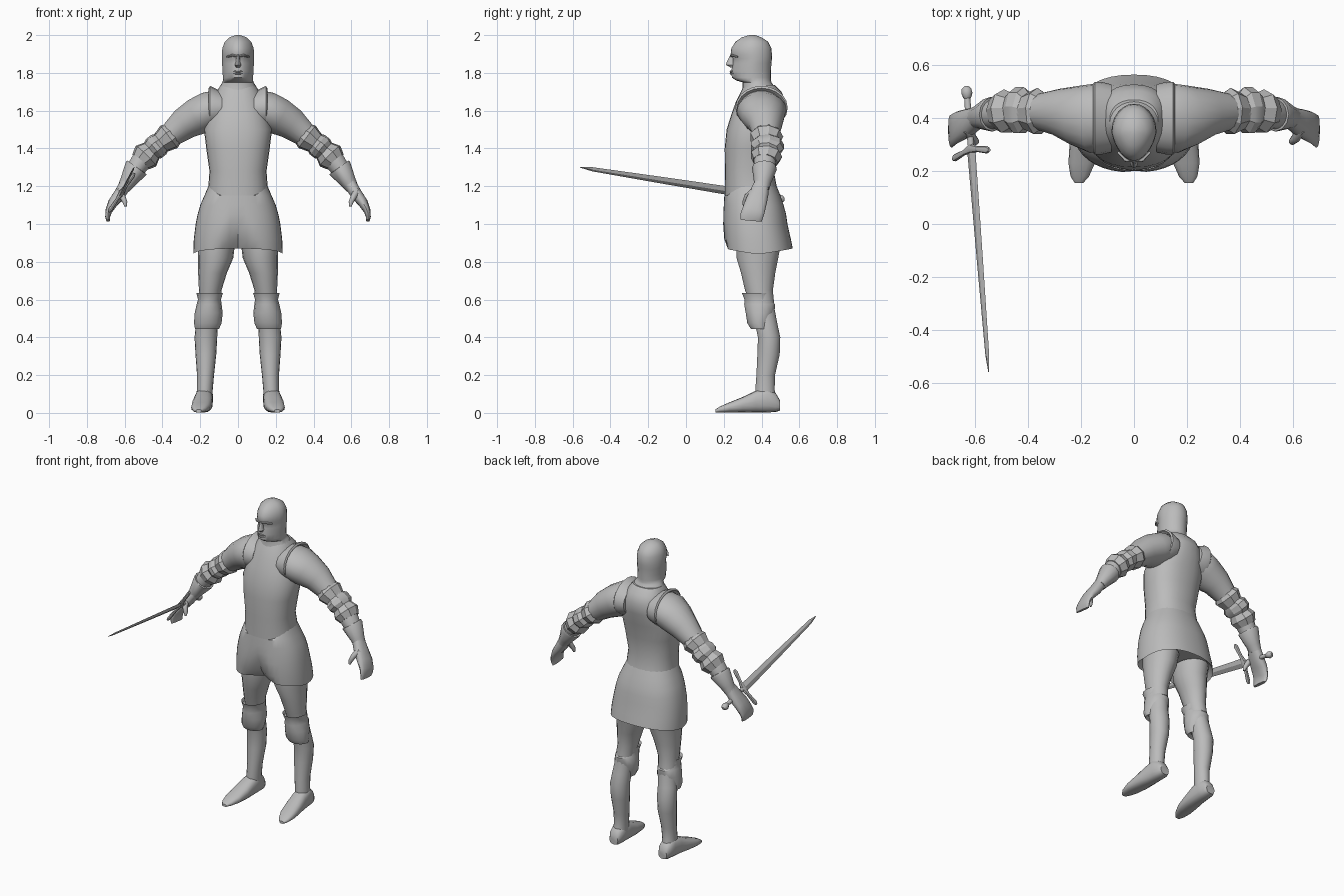
import bpy, bmesh, math
from mathutils import Vector

steel = bpy.data.materials.new("steel grey")
steel.diffuse_color = (0.5, 0.5, 0.5, 1)
X, Y, Z = Vector((1, 0, 0)), Vector((0, 1, 0)), Vector((0, 0, 1))


def loft(name, rings, u, v=None, n=16, p=2.0, side=1, tweak=None, angle=40):
    """Skin rings (x, y, z, ru, rv). u and v fix the ring plane; without v it follows the path."""
    bm = bmesh.new()
    cs = [Vector(r[:3]) for r in rings]
    loops = []
    for i, (c, r) in enumerate(zip(cs, rings)):
        a, b = u.normalized(), v
        if v is None:
            t = (cs[min(i + 1, len(cs) - 1)] - cs[max(i - 1, 0)]).normalized()
            a = (a - t * a.dot(t)).normalized()
            b = t.cross(a)
        loop = []
        for k in range(n):
            w = 2 * math.pi * k / n
            cu, sv = math.cos(w), math.sin(w)
            q = c + a * r[3] * math.copysign(abs(cu) ** (2 / p), cu) \
                  + b * r[4] * math.copysign(abs(sv) ** (2 / p), sv)
            if tweak:
                q = tweak(q, c, w)
            loop.append(bm.verts.new((q.x * side, q.y, q.z)))
        loops.append(loop)
    for l0, l1 in zip(loops, loops[1:]):
        for k in range(n):
            bm.faces.new((l0[k], l0[(k + 1) % n], l1[(k + 1) % n], l1[k]))
    bm.faces.new(loops[0])
    bm.faces.new(loops[-1])
    bmesh.ops.recalc_face_normals(bm, faces=bm.faces[:])
    me = bpy.data.meshes.new(name)
    bm.to_mesh(me)
    bm.free()
    me.materials.append(steel)
    ob = bpy.data.objects.new(name, me)
    bpy.context.collection.objects.link(ob)
    bpy.ops.object.select_all(action='DESELECT')
    ob.select_set(True)
    bpy.context.view_layer.objects.active = ob
    bpy.ops.object.shade_smooth_by_angle(angle=math.radians(angle))
    return ob


def span(z, front, back, rx):
    return (0, (front + back) / 2, z, rx, (back - front) / 2)


# skirt with a tapering front slit and a raised front and back hem
def skirt_shape(q, c, w):
    q = q.copy()
    if c.y - q.y > 0 and c.z < 1.05:
        width = 0.11 * (1.06 - c.z) / 0.19
        q.y += 0.35 * (1.06 - c.z) * max(0, 1 - abs(q.x) / width)
    if c.z < 0.9:
        q.z += 0.03 * abs(math.sin(w))
    if c.z > 1.19:
        q.z -= 0.07 * max(0, -math.sin(w)) ** 2
    return q


loft("skirt", [span(0.88, .23, .53, .21), span(.84, .20, .565, .237), span(.92, .195, .555, .234),
               span(1.0, .195, .537, .224), span(1.05, .197, .53, .214), span(1.1, .20, .517, .20),
               span(1.15, .203, .50, .178), span(1.205, .207, .478, .155)],
     X, Y, n=40, p=2.3, tweak=skirt_shape)


# breastplate with a pointed lower edge
def plate_shape(q, c, w):
    q = q.copy()
    if c.z < 1.22:
        q.z -= 0.07 * max(0, -math.sin(w)) ** 2
    return q


loft("breastplate", [span(1.20, .205, .48, .157), span(1.28, .206, .465, .151), span(1.4, .205, .48, .168),
                     span(1.5, .215, .50, .18), span(1.58, .24, .52, .16), span(1.65, .265, .528, .135),
                     span(1.70, .29, .505, .115), span(1.735, .31, .47, .092)],
     X, Y, n=28, p=2.3, tweak=plate_shape)


# head and coif, narrower toward the face
def face_shape(q, c, w):
    q = q.copy()
    if c.z > 1.76:
        q.x *= 1 - 0.22 * max(0, -math.sin(w))
    return q


loft("head", [span(1.69, .29, .50, .12), span(1.725, .30, .47, .098), span(1.75, .30, .452, .083),
              span(1.76, .265, .45, .08), span(1.775, .243, .45, .08), span(1.81, .24, .45, .082),
              span(1.85, .247, .452, .084), span(1.875, .248, .455, .085), span(1.895, .236, .455, .085),
              span(1.93, .24, .452, .083), span(1.965, .262, .435, .07), span(1.988, .295, .40, .045),
              span(2.0, .335, .365, .012)], X, Y, n=24, tweak=face_shape)
loft("nose", [(0, .243, 1.897, .008, .008), (0, .239, 1.855, .012, .024),
              (0, .241, 1.843, .017, .03), (0, .245, 1.828, .01, .008)], X, Y, n=8)
for lip, z in (("upper_lip", 1.808), ("lower_lip", 1.797)):
    loft(lip, [(-.026, .25, z, .003, .003), (0, .238, z, .007, .006), (.026, .25, z, .003, .003)], Y, n=8)

for side, tag in ((1, "left_"), (-1, "right_")):
    def part(name, rings, u, v=None, **kw):
        loft(tag + name, rings, u, v, side=side, **kw)

    part("brow", [(.008, .24, 1.89, .006, .006), (.03, .243, 1.893, .009, .007),
                  (.06, .272, 1.885, .005, .005)], Y, n=8)

    # armhole rim and arm
    part("armhole_rim", [(.085, .40, 1.612, .128, .09), (.125, .40, 1.612, .138, .108),
                         (.148, .40, 1.617, .138, .114), (.155, .40, 1.615, .13, .104),
                         (.14, .40, 1.612, .12, .094)], Y, Z, n=20)
    part("arm", [(.11, .40, 1.615, .115, .095), (.155, .40, 1.602, .132, .10), (.215, .41, 1.57, .115, .10),
                 (.285, .422, 1.53, .09, .086), (.37, .425, 1.46, .066, .062), (.435, .427, 1.41, .055, .052),
                 (.50, .42, 1.35, .062, .058), (.56, .41, 1.265, .05, .047), (.60, .40, 1.20, .04, .033)],
         Y, n=18)

    # elbow guard: two flared cuffs around a cop
    part("upper_elbow_cuff", [(.335, .425, 1.485, .066, .06), (.365, .425, 1.462, .09, .076),
                              (.41, .425, 1.428, .068, .058)], Y, n=9, angle=25)
    part("elbow_cop", [(.395, .425, 1.44, .06, .052), (.42, .428, 1.42, .09, .066),
                       (.445, .428, 1.40, .09, .066), (.47, .425, 1.378, .06, .052)], Y, n=9, angle=25)
    part("lower_elbow_cuff", [(.45, .427, 1.395, .062, .055), (.487, .425, 1.36, .085, .078),
                              (.515, .42, 1.33, .066, .06)], Y, n=9, angle=25)

    # gauntlet, open hand and thumb
    part("gauntlet_cuff", [(.535, .415, 1.30, .064, .062), (.54, .415, 1.293, .066, .064),
                           (.585, .405, 1.222, .046, .042), (.605, .40, 1.19, .042, .034)], Y, n=12)
    part("hand", [(.595, .40, 1.21, .04, .034), (.625, .385, 1.16, .052, .032), (.66, .37, 1.115, .058, .027),
                  (.684, .357, 1.07, .06, .018), (.69, .347, 1.04, .06, .013), (.687, .345, 1.018, .056, .01)],
         Y, n=14, p=2.4)
    part("thumb", [(.628, .36, 1.17, .024, .02), (.612, .325, 1.145, .018, .017),
                   (.598, .312, 1.115, .014, .013), (.595, .308, 1.093, .007, .007)], Y, n=10)

    # leg, knee guard and shoe
    part("leg", [(.115, .385, .90, .10, .12), (.118, .378, .82, .093, .112), (.135, .382, .74, .076, .092),
                 (.147, .386, .65, .06, .075), (.155, .41, .55, .056, .06), (.165, .425, .47, .058, .06),
                 (.17, .44, .40, .06, .06), (.17, .437, .31, .055, .06), (.172, .422, .20, .045, .05),
                 (.176, .418, .12, .042, .052), (.178, .425, .06, .045, .06)], X, Y, n=18)
    part("knee_guard", [(.15, .375, .615, .06, .072), (.15, .372, .635, .07, .078), (.151, .38, .60, .061, .072),
                        (.153, .39, .575, .066, .084), (.155, .392, .53, .074, .078),
                        (.16, .385, .475, .073, .062), (.164, .392, .445, .064, .05),
                        (.165, .40, .46, .05, .04)], X, Y, n=14, angle=30)
    part("shoe", [(.177, .497, .04, .03, .028), (.178, .475, .055, .042, .05), (.18, .43, .068, .047, .066),
                  (.183, .37, .06, .05, .058), (.19, .30, .043, .054, .041), (.198, .23, .029, .05, .027),
                  (.205, .18, .018, .035, .016), (.208, .155, .01, .016, .008)], X, Z, n=16, p=2.5)

# sword held at the right hand
pommel, tip = Vector((-.634, .517, 1.13)), Vector((-.55, -.56, 1.30))
across = Vector((.12, .03, .18))


def along(t, ru, rv):
    return (*pommel.lerp(tip, t), ru, rv)


loft("sword_blade", [along(.21, .028, .008), along(.6, .021, .006), along(.94, .013, .004),
                     along(1, .002, .001)], across, n=4, angle=20)
loft("sword_grip", [along(.02, .011, .011), along(.12, .015, .014), along(.22, .012, .012)], across, n=10)
loft("sword_pommel", [along(-.004, .008, .008), along(.006, .019, .019), along(.02, .022, .022),
                      along(.035, .016, .016), along(.042, .01, .01)], across, n=10)
mid = pommel.lerp(tip, .215)
loft("sword_guard", [(*(mid + across * k + Vector((0, -.02 * abs(k) * 2, 0))), r, r * .8) for k, r in
                     ((-.57, .007), (-.5, .014), (-.2, .011), (0, .02), (.2, .011), (.5, .014), (.57, .007))],
     Y, n=8)
